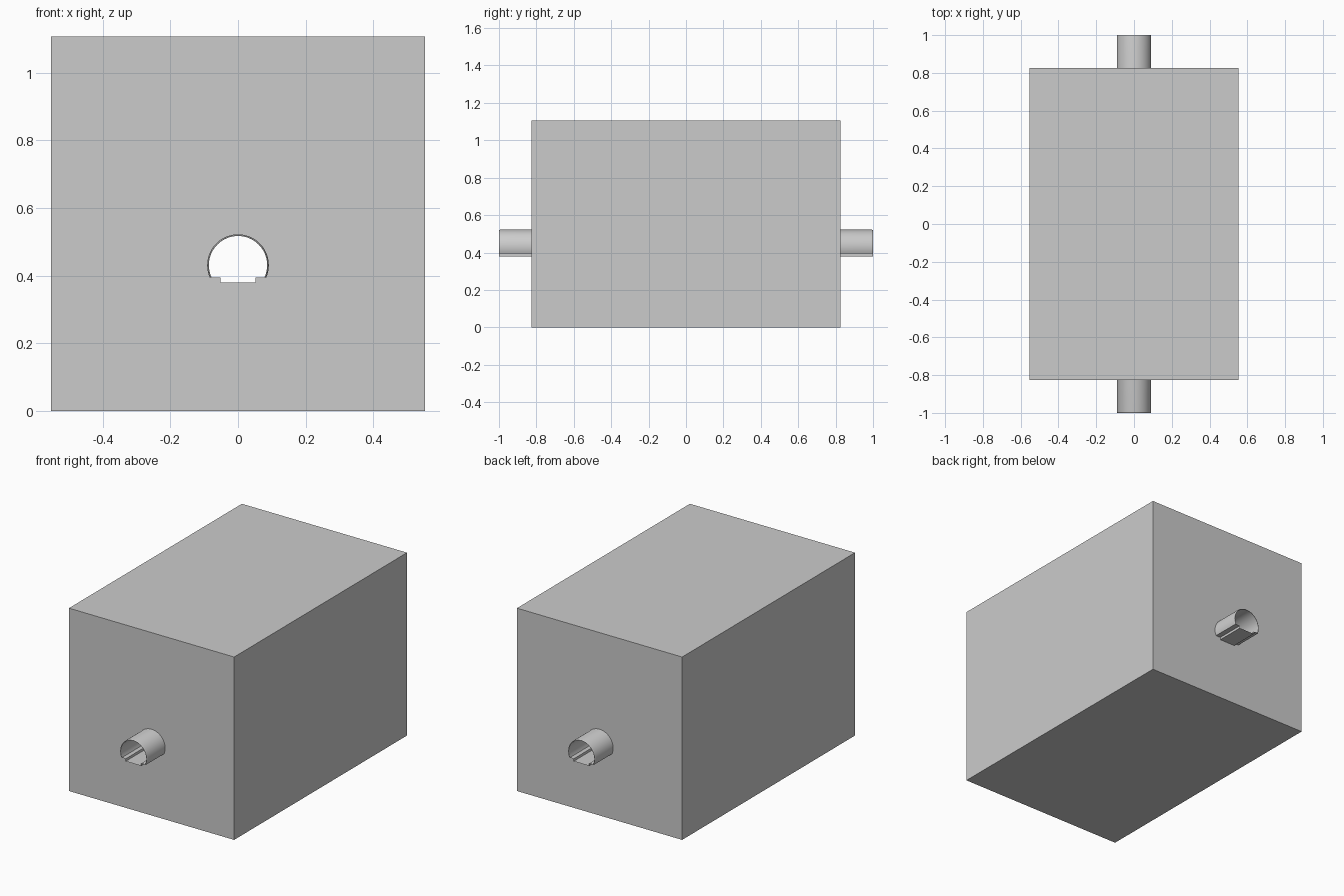
import bpy, bmesh, math

if "Cube" in bpy.data.objects:
    bpy.data.objects.remove(bpy.data.objects["Cube"])

R_OUT, R_IN, CZ = 0.091, 0.086, 0.431      # tunnel arch
LEDGE_Z, FLOOR_Z, SLOT = 0.395, 0.38, 0.052
HX, HY, HZ = 0.553, 0.827, 1.107           # block
SEG = 40


def arch(r):
    # points of an arch of radius r, cut off at ledge height
    a0 = math.asin((LEDGE_Z - CZ) / r)
    return [(r * math.cos(a), CZ + r * math.sin(a))
            for a in (a0 + (math.pi - 2 * a0) * i / SEG for i in range(SEG + 1))]


def finish(bm, name, smooth=False):
    bmesh.ops.recalc_face_normals(bm, faces=bm.faces[:])
    me = bpy.data.meshes.new(name)
    bm.to_mesh(me)
    bm.free()
    ob = bpy.data.objects.new(name, me)
    bpy.context.collection.objects.link(ob)
    if smooth:
        bpy.ops.object.select_all(action='DESELECT')
        ob.select_set(True)
        bpy.context.view_layer.objects.active = ob
        bpy.ops.object.shade_smooth_by_angle(angle=math.radians(35))
    return ob


def ring(bm, pts, y):
    return [bm.verts.new((x, y, z)) for x, z in pts]


# stepped trough at the bottom of the tunnel, from left foot to right foot
foot = arch(R_OUT)[0][0]
trough = [(-foot, LEDGE_Z), (-SLOT, LEDGE_Z), (-SLOT, FLOOR_Z),
          (SLOT, FLOOR_Z), (SLOT, LEDGE_Z), (foot, LEDGE_Z)]

# block with the tunnel opening in both end walls
bm = bmesh.new()
corners = [(-HX, 0), (HX, 0), (HX, HZ), (-HX, HZ)]
opening = arch(R_OUT)[:-1] + trough[:-1]
outer = []
for y in (-HY, HY):
    edges = []
    for pts in (corners, opening):
        vs = ring(bm, pts, y)
        edges += [bm.edges.new((vs[i - 1], vs[i])) for i in range(len(vs))]
        if pts is corners:
            outer.append(vs)
    bmesh.ops.triangle_fill(bm, edges=edges, use_beauty=True, use_dissolve=False)
for i in range(4):
    bm.faces.new((outer[0][i - 1], outer[0][i], outer[1][i], outer[1][i - 1]))
finish(bm, "block")

# arched tube with rounded rims, running right through
bm = bmesh.new()
rim = [(R_IN, 1.0), (R_OUT - 0.003, 1.0), (R_OUT - 0.0009, 0.998), (R_OUT, 0.994)]
section = [(r, -y) for r, y in reversed(rim)] + rim
loops = [ring(bm, arch(r), y) for r, y in section]
for k in range(len(loops)):
    a, b = loops[k - 1], loops[k]
    for i in range(SEG):
        bm.faces.new((a[i], a[i + 1], b[i + 1], b[i]))
for end in (0, SEG):
    bm.faces.new([lp[end] for lp in loops])
finish(bm, "tunnel_arch", True)

# thin floor sheet with the central channel
bm = bmesh.new()
a, b = ring(bm, trough, -1.0), ring(bm, trough, 1.0)
for i in range(len(a) - 1):
    bm.faces.new((a[i], a[i + 1], b[i + 1], b[i]))
finish(bm, "tunnel_floor")
